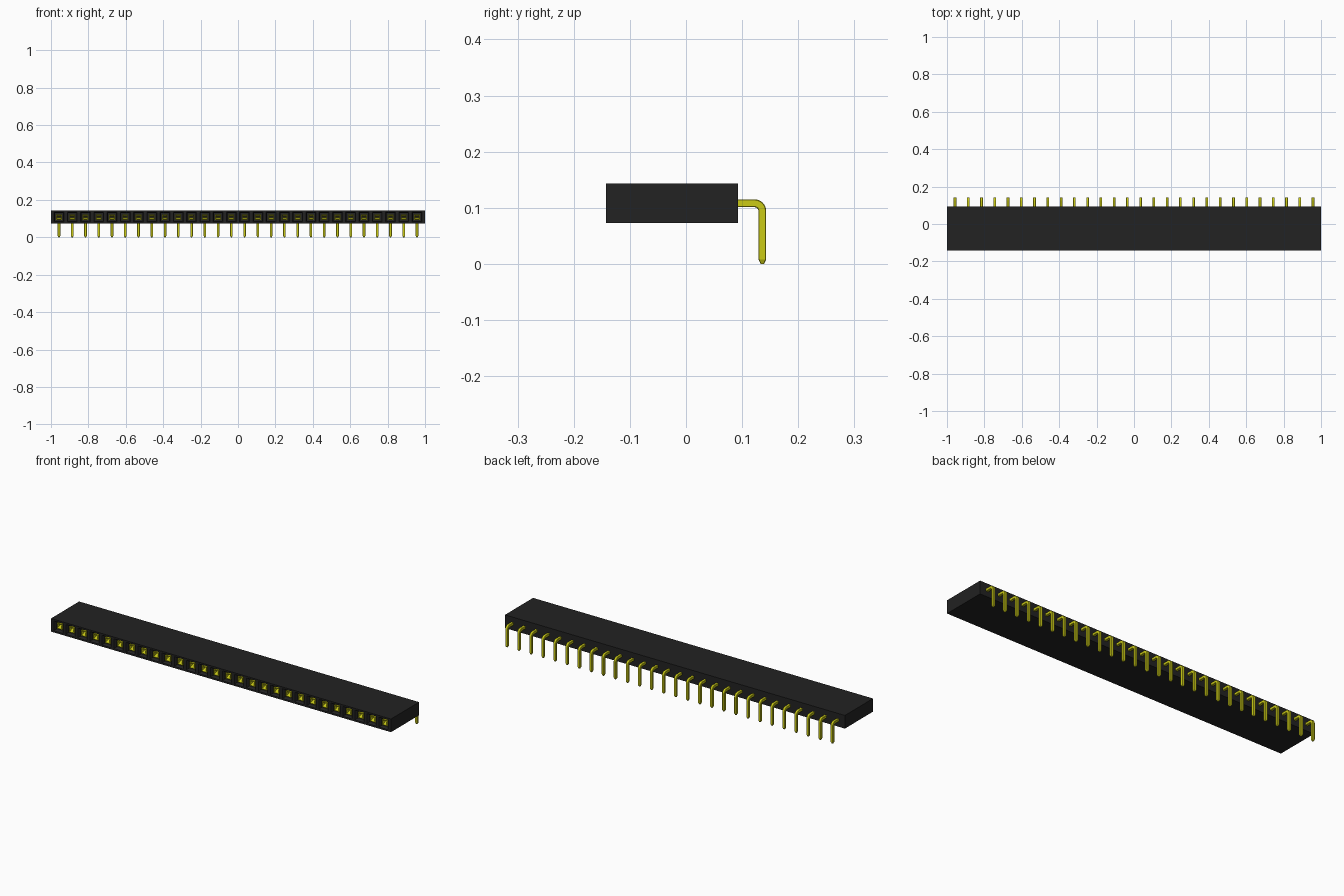
import bpy, bmesh, math
from mathutils import Vector

if "Cube" in bpy.data.objects:
    bpy.data.objects.remove(bpy.data.objects["Cube"])

COUNT, PITCH = 28, 0.0709
FRONT, BACK = -0.143, 0.093
BOTTOM, TOP = 0.073, 0.143
MID = (BOTTOM + TOP) / 2
XS = [(i - (COUNT - 1) / 2) * PITCH for i in range(COUNT)]


def material(name, rgb):
    m = bpy.data.materials.new(name)
    m.use_nodes = True
    m.diffuse_color = (*rgb, 1)
    bsdf = m.node_tree.nodes["Principled BSDF"]
    bsdf.inputs["Base Color"].default_value = (*rgb, 1)
    bsdf.inputs["Roughness"].default_value = 0.6
    return m


black = material("black plastic", (0.016, 0.016, 0.016))
gold = material("yellow metal", (0.60, 0.60, 0.008))


def finish(bm, name, mat):
    bmesh.ops.recalc_face_normals(bm, faces=bm.faces)
    mesh = bpy.data.meshes.new(name)
    bm.to_mesh(mesh)
    bm.free()
    mesh.materials.append(mat)
    obj = bpy.data.objects.new(name, mesh)
    bpy.context.collection.objects.link(obj)
    return obj


def sweep(bm, x, path, half_x, half_t, bevel=0.0, tips=None):
    """Sweep a rectangular (or chamfered) section along a path in the y-z plane."""
    pts = [Vector((0, y, z)) for y, z in path]
    if bevel:
        a, b = half_x - bevel, half_t - bevel
        section = [(half_x, -b), (half_x, b), (a, half_t), (-a, half_t),
                   (-half_x, b), (-half_x, -b), (-a, -half_t), (a, -half_t)]
    else:
        section = [(half_x, -half_t), (half_x, half_t), (-half_x, half_t), (-half_x, -half_t)]
    rings = []
    for i, p in enumerate(pts):
        t = (pts[min(i + 1, len(pts) - 1)] - pts[max(i - 1, 0)]).normalized()
        n = Vector((0, -t.z, t.y))
        s = tips if tips and i == len(pts) - 1 else 1
        rings.append([bm.verts.new(Vector((x + u * s, 0, 0)) + p + n * v * s) for u, v in section])
    k = len(section)
    for r0, r1 in zip(rings, rings[1:]):
        for j in range(k):
            bm.faces.new((r0[j], r0[(j + 1) % k], r1[(j + 1) % k], r1[j]))
    bm.faces.new(rings[0])
    bm.faces.new(rings[-1])


# Housing: a long block whose front is divided into one cell per socket
bm = bmesh.new()
bmesh.ops.create_cube(bm, size=1)
for v in bm.verts:
    v.co = (v.co.x * 2, (FRONT + BACK) / 2 + v.co.y * (BACK - FRONT), MID + v.co.z * (TOP - BOTTOM))
for i in range(COUNT + 1):
    bmesh.ops.bisect_plane(bm, geom=bm.verts[:] + bm.edges[:] + bm.faces[:],
                           plane_co=((i - COUNT / 2) * PITCH, 0, 0), plane_no=(1, 0, 0))
cells = [f for f in bm.faces if f.normal.y < -0.9 and abs(f.calc_center_median().x) < COUNT / 2 * PITCH]
# Rim, funnel entry, then a straight square shaft
bmesh.ops.inset_individual(bm, faces=cells, thickness=0.0125, depth=0)
bmesh.ops.inset_individual(bm, faces=cells, thickness=0.0065, depth=-0.008)
for f in bmesh.ops.extrude_discrete_faces(bm, faces=cells)["faces"]:
    bmesh.ops.translate(bm, verts=f.verts, vec=(0, 0.15, 0))
finish(bm, "housing", black)

# Bent tail pins: straight run, rounded elbow, downward leg with a tapered tip
R, PIN_Y = 0.014, 0.136
path = [(BACK - 0.015, MID)]
for i in range(7):
    a = math.radians(90 - 15 * i)
    path.append((PIN_Y - R + R * math.cos(a), MID - R + R * math.sin(a)))
path += [(PIN_Y, 0.008), (PIN_Y, 0.0)]
bm = bmesh.new()
for x in XS:
    sweep(bm, x, path, 0.007, 0.007, bevel=0.0014, tips=0.45)
finish(bm, "tail_pins", gold)

# Socket contacts: side walls with a pair of springs pinching toward the middle
bm = bmesh.new()
y0 = FRONT + 0.009
for x in XS:
    for s in (-1, 1):
        sweep(bm, x + s * 0.0135, [(y0, MID), (y0 + 0.13, MID)], 0.0018, 0.0150)
        spring = [(y0, MID + s * 0.0132), (y0 + 0.03, MID + s * 0.004),
                  (y0 + 0.06, MID + s * 0.009), (y0 + 0.13, MID + s * 0.012)]
        sweep(bm, x, spring, 0.0115, 0.0018)
finish(bm, "socket_contacts", gold)
